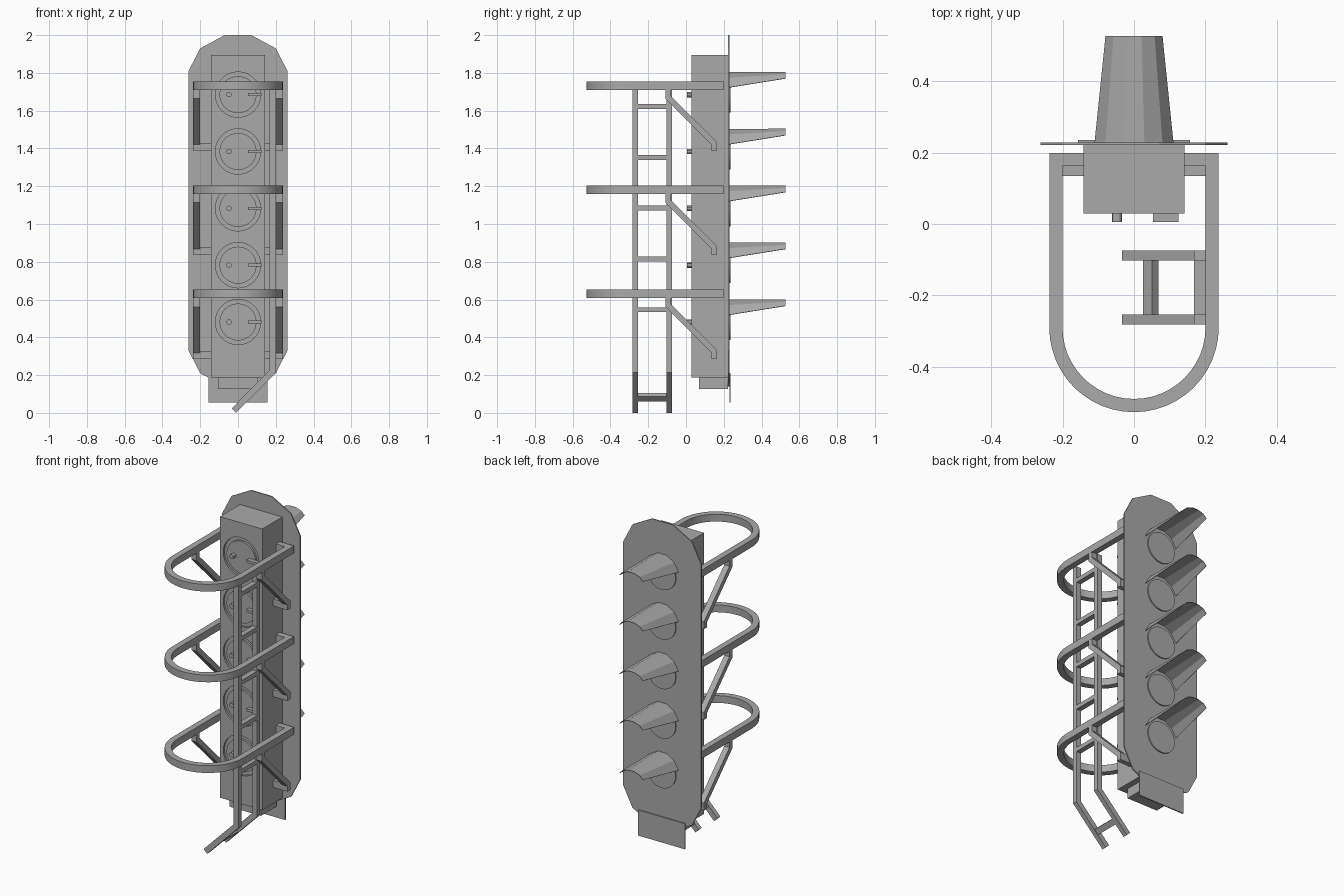
import bpy, bmesh, math
from mathutils import Vector

if "Cube" in bpy.data.objects:
    bpy.data.objects.remove(bpy.data.objects["Cube"])

grey = bpy.data.materials.new("painted grey")
grey.diffuse_color = (0.4, 0.4, 0.4, 1)
grey.use_nodes = True
grey.node_tree.nodes["Principled BSDF"].inputs["Base Color"].default_value = grey.diffuse_color

LAMPS = [1.685 - 0.301 * i for i in range(5)]
HOOPS = [1.732, 1.181, 0.630]


def finish(name, bm, smooth=False):
    bmesh.ops.recalc_face_normals(bm, faces=bm.faces)
    me = bpy.data.meshes.new(name)
    bm.to_mesh(me)
    bm.free()
    ob = bpy.data.objects.new(name, me)
    bpy.context.collection.objects.link(ob)
    me.materials.append(grey)
    bpy.ops.object.select_all(action='DESELECT')
    ob.select_set(True)
    bpy.context.view_layer.objects.active = ob
    if smooth:
        bpy.ops.object.shade_smooth_by_angle(angle=math.radians(30))
    return ob


def to_xyz(plane, a, b, c):
    return {'XY': (a, b, c), 'YZ': (c, a, b), 'XZ': (a, c, b)}[plane]


def prism(name, outline, plane, lo, hi):
    """Extrude a flat outline between two depths."""
    bm = bmesh.new()
    f = bm.faces.new([bm.verts.new(to_xyz(plane, a, b, lo)) for a, b in outline])
    top = bmesh.ops.extrude_face_region(bm, geom=[f])['geom']
    bmesh.ops.translate(bm, vec=to_xyz(plane, 0, 0, hi - lo),
                        verts=[v for v in top if isinstance(v, bmesh.types.BMVert)])
    return finish(name, bm)


def box(name, x, y, z):
    return prism(name, [(x[0], y[0]), (x[1], y[0]), (x[1], y[1]), (x[0], y[1])], 'XY', *z)


def bent_bar(name, path, width, plane, lo, hi, smooth=False):
    """Rectangular bar along a flat path with mitred corners."""
    pts = [Vector(p) for p in path]
    bm, rings = bmesh.new(), []
    for i, p in enumerate(pts):
        d0 = (p - pts[i - 1]).normalized() if i else (pts[1] - p).normalized()
        d1 = (pts[i + 1] - p).normalized() if i < len(pts) - 1 else d0
        n0, n1 = Vector((-d0.y, d0.x)), Vector((-d1.y, d1.x))
        m = (n0 + n1).normalized()
        m *= width / 2 / m.dot(n0)
        l, r = p + m, p - m
        rings.append([bm.verts.new(to_xyz(plane, *q, c))
                      for q, c in ((l, lo), (r, lo), (r, hi), (l, hi))])
    for a, b in zip(rings, rings[1:]):
        for k in range(4):
            j = (k + 1) % 4
            bm.faces.new((a[k], a[j], b[j], b[k]))
    bm.faces.new(rings[0])
    bm.faces.new(rings[-1])
    return finish(name, bm, smooth)


def disc(name, x, z, r, y0, y1, n=32):
    ring = [(x + r * math.cos(2 * math.pi * i / n), z + r * math.sin(2 * math.pi * i / n))
            for i in range(n)]
    ob = prism(name, ring, 'XZ', y0, y1)
    bpy.ops.object.shade_smooth_by_angle(angle=math.radians(30))
    return ob


def groove_cutter(z, r0, r1, y0, y1, n=32):
    bm, rings = bmesh.new(), []
    for i in range(n):
        c, s = math.cos(2 * math.pi * i / n), math.sin(2 * math.pi * i / n)
        rings.append([bm.verts.new((r * c, y, z + r * s))
                      for r, y in ((r0, y0), (r1, y0), (r1, y1), (r0, y1))])
    for i in range(n):
        a, b = rings[i], rings[(i + 1) % n]
        for k in range(4):
            j = (k + 1) % 4
            bm.faces.new((a[k], a[j], b[j], b[k]))
    return finish("groove_cutter", bm)


# Lamp housing with a round door groove behind each lamp
housing = box("lamp_housing", (-0.142, 0.142), (0.03, 0.222), (0.187, 1.895))
for z in LAMPS:
    cutter = groove_cutter(z, 0.098, 0.12, 0.0, 0.042)
    mod = housing.modifiers.new("groove", 'BOOLEAN')
    mod.operation, mod.object, mod.solver = 'DIFFERENCE', cutter, 'EXACT'
    bpy.context.view_layer.objects.active = housing
    bpy.ops.object.modifier_apply(modifier=mod.name)
    bpy.data.objects.remove(cutter)

# Backing board with clipped corners, lower box and number plate
half = [(0.07, 2.0), (0.2, 1.93), (0.262, 1.81), (0.262, 0.33), (0.2, 0.21), (0.07, 0.14)]
prism("backing_board", half + [(-x, z) for x, z in reversed(half)], 'XZ', 0.222, 0.229)
box("lower_box", (-0.105, 0.105), (0.07, 0.222), (0.127, 0.187))
box("small_plate", (-0.157, 0.157), (0.229, 0.236), (0.055, 0.21))

# Lenses, visors, door knobs and handles
for z in LAMPS:
    disc("lens", 0, z, 0.095, 0.229, 0.236)
    disc("door_knob", -0.048, z, 0.014, 0.005, 0.03, 12)
    box("door_handle", (0.053, 0.125), (0.005, 0.03), (z - 0.008, z + 0.008))
    bm, pairs = bmesh.new(), []
    for i in range(6):
        t = math.radians(18 + 28.8 * i)
        x, h = 0.115 * math.cos(t), 0.122 * math.sin(t)
        tip = 0.085 + (h - 0.037) * 0.42
        pairs.append((bm.verts.new((x, 0.229, z + h)),
                      bm.verts.new((0.72 * x, 0.527, z + tip))))
    for a, b in zip(pairs, pairs[1:]):
        bm.faces.new((a[0], b[0], b[1], a[1]))
    visor = finish("visor", bm)
    mod = visor.modifiers.new("thickness", 'SOLIDIFY')
    mod.thickness, mod.offset = 0.003, 0
    bpy.ops.object.modifier_apply(modifier=mod.name)

# Safety hoops with braces on both sides
arc = [(0.219 * math.cos(math.pi * i / 24), -0.29 - 0.219 * math.sin(math.pi * i / 24))
       for i in range(25)]
hoop_path = [(0.14, 0.181), (0.219, 0.181)] + arc + [(-0.219, 0.181), (-0.14, 0.181)]
for z in HOOPS:
    bent_bar("safety_hoop", hoop_path, 0.037, 'XY', z - 0.022, z + 0.022, True)
    brace = [(-0.094, z - 0.02), (-0.094, z - 0.062), (0.15, z - 0.306), (0.15, z - 0.345)]
    for s in (-1, 1):
        x0, x1 = sorted((s * 0.202, s * 0.237))
        bent_bar("hoop_brace", brace, 0.03, 'YZ', x0, x1)
        f0, f1 = sorted((s * 0.14, s * 0.204))
        box("brace_foot", (f0, f1), (0.135, 0.165), (z - 0.345, z - 0.302))

# Ladder with an angled lower end
for y in (-0.268, -0.088):
    bent_bar("ladder_rail", [(0.184, 1.71), (0.184, 0.22), (-0.022, 0.012)], 0.033, 'XZ',
             y - 0.014, y + 0.014)
for i in range(5):
    z = 1.622 - 0.269 * i
    box("ladder_rung", (0.168, 0.2), (-0.256, -0.1), (z - 0.013, z + 0.013))
bent_bar("lower_rung", [(0.06, 0.095), (0.035, 0.07)], 0.026, 'XZ', -0.256, -0.1)
